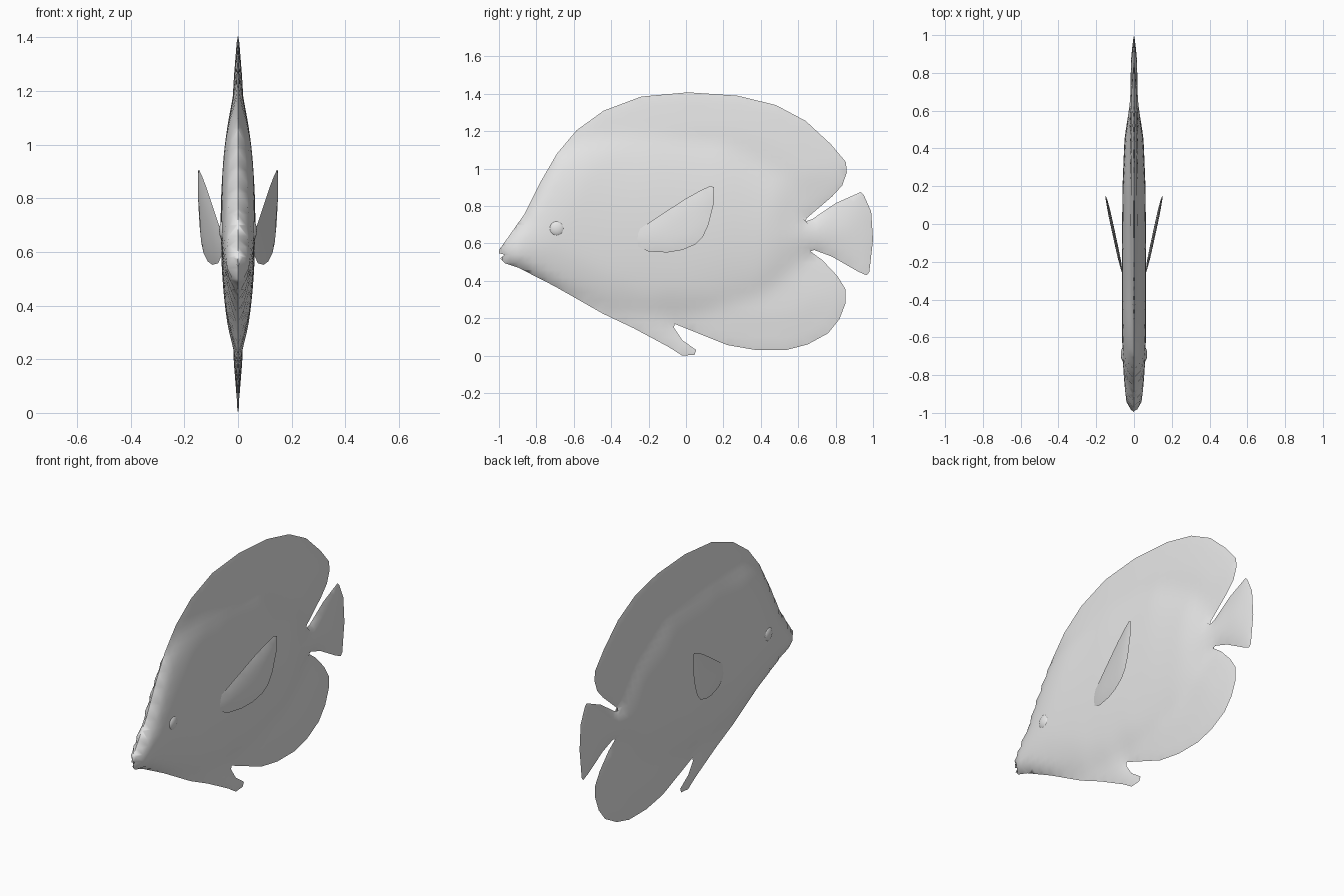
import bpy, bmesh, math
from mathutils import Vector
from mathutils.geometry import intersect_point_line

if "Cube" in bpy.data.objects:
    bpy.data.objects.remove(bpy.data.objects["Cube"])

skin = bpy.data.materials.new("pale grey skin")
skin.use_nodes = True
skin.diffuse_color = (0.8, 0.8, 0.8, 1)
skin.node_tree.nodes["Principled BSDF"].inputs["Base Color"].default_value = (0.8, 0.8, 0.8, 1)


def lerp_table(table, t):
    """Read a value from a list of (position, value) pairs."""
    for (a, va), (b, vb) in zip(table, table[1:]):
        if t <= b:
            return va + (vb - va) * max(0, (t - a) / (b - a))
    return table[-1][1]


def edge_distance(p, outline):
    best = 9
    for a, b in zip(outline, outline[1:] + outline[:1]):
        q, f = intersect_point_line(p, a, b)
        q = a if f < 0 else b if f > 1 else q
        best = min(best, (q - p).length)
    return best


def finish(obj, angle=60):
    obj.data.materials.append(skin)
    bpy.ops.object.select_all(action='DESELECT')
    obj.select_set(True)
    bpy.context.view_layer.objects.active = obj
    bpy.ops.object.shade_smooth_by_angle(angle=math.radians(angle))
    return obj


def inflated_sheet(name, points, step, inset, half_width, middle):
    """Cut a side outline into a grid and puff it out to both sides."""
    outline = [Vector((0, y, z)) for y, z in points]
    bm = bmesh.new()
    face = bm.faces.new([bm.verts.new(p) for p in outline])
    bmesh.ops.inset_individual(bm, faces=[face], thickness=inset, use_even_offset=True)
    for axis in (1, 2):
        low = min(p[axis] for p in outline) + step * 0.47
        high = max(p[axis] for p in outline)
        normal = Vector((0, axis == 1, axis == 2))
        while low < high:
            bmesh.ops.bisect_plane(bm, geom=bm.verts[:] + bm.edges[:] + bm.faces[:],
                                   dist=1e-5, plane_co=normal * low, plane_no=normal)
            low += step
    dist = {v: edge_distance(v.co, outline) for v in bm.verts}
    width = {v: half_width(v.co.y, v.co.z, dist[v]) for v in bm.verts}
    for _ in range(2):
        soft = dict(width)
        for v in bm.verts:
            if dist[v] > 0.03:
                near = [width[e.other_vert(v)] for e in v.link_edges]
                soft[v] = (width[v] + sum(near) / len(near)) / 2
        width = soft
    twin = bmesh.ops.duplicate(bm, geom=bm.verts[:] + bm.edges[:] + bm.faces[:])
    for v, w in width.items():
        mid = middle(v.co.y)
        twin["vert_map"][v].co.x = mid - w
        v.co.x = mid + w
    bmesh.ops.remove_doubles(bm, verts=bm.verts[:], dist=1e-5)
    bmesh.ops.recalc_face_normals(bm, faces=bm.faces[:])
    mesh = bpy.data.meshes.new(name)
    bm.to_mesh(mesh)
    bm.free()
    obj = bpy.data.objects.new(name, mesh)
    bpy.context.collection.objects.link(obj)
    return finish(obj)


# Body with dorsal, tail, anal and pelvic fins in one outline
body_outline = [
    (-1, .548), (-.997, .57), (-.985, .585), (-.865, .755), (-.78, .925), (-.69, 1.08),
    (-.585, 1.205), (-.44, 1.31), (-.24, 1.385), (.01, 1.408), (.275, 1.39),
    (.48, 1.34), (.64, 1.255), (.775, 1.13), (.855, 1.035), (.86, .98),
    (.835, .91), (.78, .85), (.645, .735), (.64, .718), (.675, .73),
    (.8, .815), (.935, .875), (.95, .86), (.99, .77), (1, .62), (.98, .447),
    (.965, .43), (.92, .45), (.78, .53), (.685, .565), (.665, .558), (.73, .51),
    (.81, .425), (.853, .355), (.853, .28), (.82, .195), (.76, .12), (.65, .06),
    (.535, .03), (.375, .03), (.22, .057), (-.06, .17), (-.065, .15), (-.02, .083),
    (.055, .03), (.045, .005), (-.02, 0), (-.09, .045), (-.28, .147),
    (-.445, .225), (-.7, .37), (-.895, .47), (-.97, .495), (-.993, .52), (-.97, .54)]

# Fleshy core inside that outline: top edge, bottom edge, half width
core_top = [(-1, .6), (-.87, .76), (-.78, .93), (-.69, 1.08), (-.55, 1.15), (-.2, 1.17),
            (.2, 1.13), (.5, .95), (.65, .75), (1, .9)]
core_bottom = [(-1, .49), (-.7, .36), (-.4, .24), (0, .22), (.4, .33), (.65, .54), (1, .42)]
core_width = [(-1, .035), (-.95, .037), (-.8, .042), (-.6, .045), (-.2, .047),
              (.2, .043), (.45, .033), (.65, .015), (.8, .005), (1, 0)]


def body_width(y, z, d):
    top, bottom = lerp_table(core_top, y), lerp_table(core_bottom, y)
    t = (2 * z - top - bottom) / (top - bottom)
    power = lerp_table([(-.75, .5), (-.3, .8)], y)
    core = lerp_table(core_width, y) * max(0, 1 - t * t) ** power
    rim = math.sqrt(min(1, d / 0.03))
    return (core + min(.018, .003 + .08 * d)) * rim


inflated_sheet("fish_body", body_outline, 0.04, 0.009, body_width, lambda y: 0)

# Pectoral fins, flaring outwards towards the tail
fin_outline = [(-.29, .63), (-.26, .67), (-.14, .75), (0, .84), (.08, .885), (.13, .907),
               (.15, .9), (.15, .82), (.12, .7), (.09, .635), (.05, .595), (-.02, .565),
               (-.1, .552), (-.2, .557), (-.26, .585)]
pectoral = inflated_sheet("pectoral_fins", fin_outline, 0.04, 0.007,
                          lambda y, z, d: min(.008, .2 * d),
                          lambda y: .055 + .095 * (y + .29) / .44)
pectoral.modifiers.new("other side", 'MIRROR')

# Eyes
for side, name in ((1, "left_eye"), (-1, "right_eye")):
    bpy.ops.mesh.primitive_uv_sphere_add(segments=24, ring_count=12, radius=0.042,
                                         location=(side * .05, -.69, .68))
    eye = bpy.context.object
    eye.name = name
    eye.scale.x = 0.48
    finish(eye)
